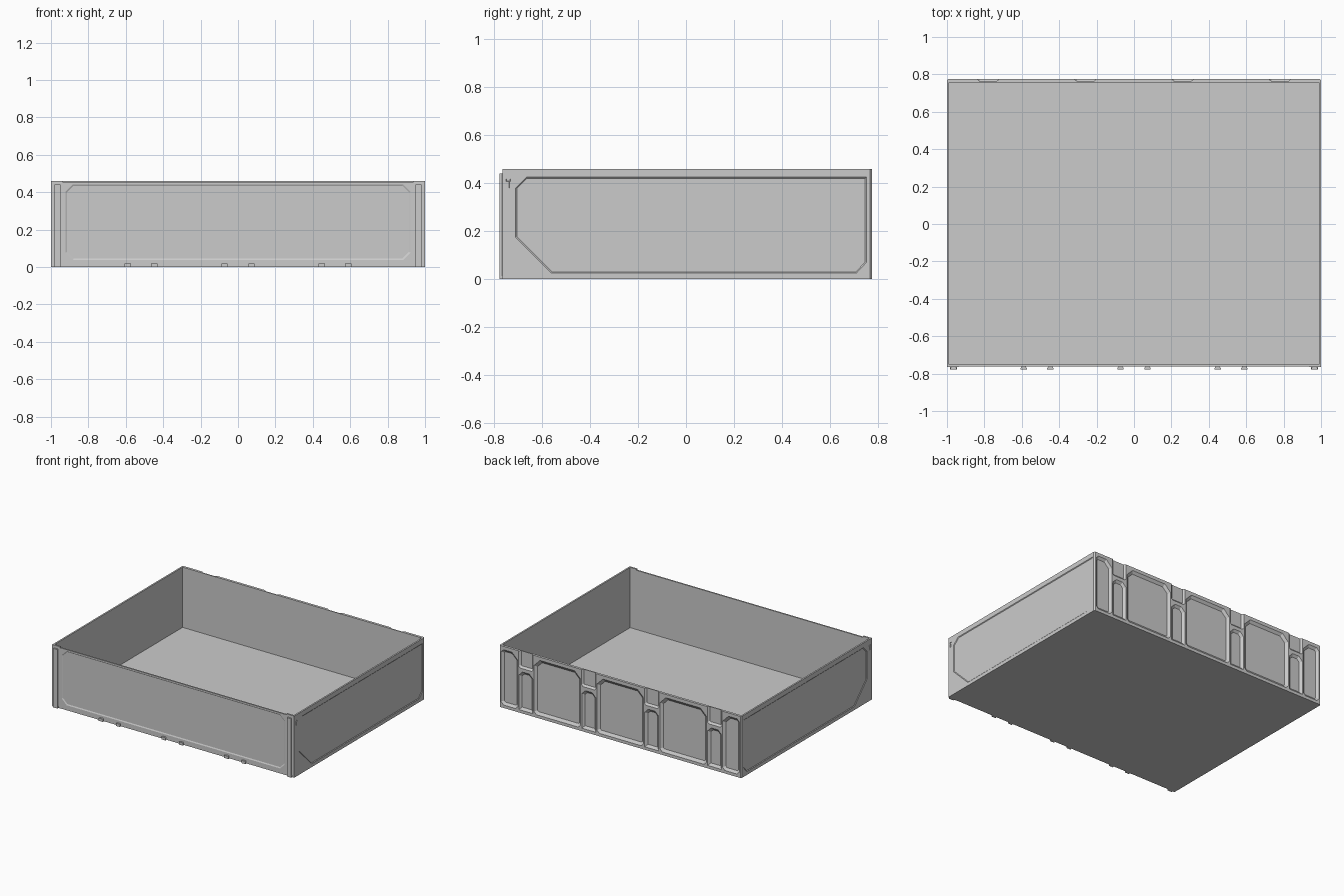
import bpy, bmesh
from mathutils import Vector

if "Cube" in bpy.data.objects:
    bpy.data.objects.remove(bpy.data.objects["Cube"])


def make(name, bm):
    bmesh.ops.recalc_face_normals(bm, faces=bm.faces)
    me = bpy.data.meshes.new(name)
    bm.to_mesh(me)
    bm.free()
    ob = bpy.data.objects.new(name, me)
    bpy.context.collection.objects.link(ob)
    return ob


def box(name, x0, x1, y0, y1, z0, z1):
    bm = bmesh.new()
    bmesh.ops.create_cube(bm, size=1)
    for v in bm.verts:
        v.co = ((x0, x1)[v.co.x > 0], (y0, y1)[v.co.y > 0], (z0, z1)[v.co.z > 0])
    return make(name, bm)


def inset(pts, t):
    """Offset a convex counter-clockwise outline inwards."""
    ps, out = [Vector(p) for p in pts], []
    for i, p in enumerate(ps):
        a = (p - ps[i - 1]).normalized()
        b = (ps[(i + 1) % len(ps)] - p).normalized()
        na, nb = Vector((-a.y, a.x)), Vector((-b.y, b.x))
        out.append(p + (na + nb) * t / (1 + na.dot(nb)))
    return out


def loft(bm, rings):
    vr = [[bm.verts.new(c) for c in r] for r in rings]
    n = len(vr[0])
    for a, b in zip(vr, vr[1:]):
        for i in range(n):
            bm.faces.new((a[i], a[(i + 1) % n], b[(i + 1) % n], b[i]))
    bm.faces.new(vr[0])
    bm.faces.new(vr[-1])


def pocket(bm, pts, depth, taper, place):
    """Sloped-sided recess; place(u, v, d) maps outline and depth to space."""
    rings = []
    for d, t in ((-0.02, 0), (0, 0), (depth, taper)):
        rings.append([place(p[0], p[1], d) for p in inset(pts, t)])
    loft(bm, rings)


def chamfered(x0, x1, z0, z1, bl, br, tr, tl):
    pts = []
    for x, z, c, sx, sz, first in ((x0, z0, bl, 1, 1, 'z'), (x1, z0, br, -1, 1, 'x'),
                                   (x1, z1, tr, -1, -1, 'z'), (x0, z1, tl, 1, -1, 'x')):
        if not c:
            pts.append((x, z))
            continue
        pair = [(x, z + sz * c), (x + sx * c, z)]
        pts += pair if first == 'z' else pair[::-1]
    return pts


def cut(ob, bm):
    cutter = make("cutter", bm)
    cutter.hide_render = True
    m = ob.modifiers.new("recess", 'BOOLEAN')
    m.operation, m.solver, m.object = 'DIFFERENCE', 'EXACT', cutter
    bpy.context.view_layer.objects.active = ob
    bpy.ops.object.modifier_apply(modifier=m.name)
    bpy.data.objects.remove(cutter, do_unlink=True)


# floor
box("floor", -0.99, 0.99, -0.755, 0.76, 0, 0.01)

# side walls with shallow clipped-corner panels and latch slots
side = [(-0.71, 0.175), (-0.56, 0.025), (0.71, 0.025), (0.752, 0.07),
        (0.752, 0.425), (-0.665, 0.425), (-0.71, 0.38)]
for name, s in (("left_wall", -1), ("right_wall", 1)):
    wall = box(name, min(s, s * 0.988), max(s, s * 0.988), -0.765, 0.765, 0, 0.46)
    bm = bmesh.new()
    place = lambda u, v, d, s=s: (s * (1 - d), u, v)
    pocket(bm, side, 0.004, 0.005, place)
    pocket(bm, chamfered(-0.746, -0.736, 0.38, 0.405, 0, 0, 0, 0), 0.005, 0.001, place)
    pocket(bm, chamfered(-0.75, -0.732, 0.408, 0.418, 0, 0, 0, 0), 0.005, 0.001, place)
    cut(wall, bm)

# front wall: slightly lower between the corner posts, framed panel
front = box("front_wall", -0.935, 0.935, -0.763, -0.752, 0, 0.452)
bm = bmesh.new()
pocket(bm, chamfered(-0.922, 0.922, 0.037, 0.442, 0.04, 0.04, 0.04, 0.04),
       0.004, 0.008, lambda u, v, d: (u, -0.763 + d, v))
cut(front, bm)

# corner posts
for name, s in (("left_post", -1), ("right_post", 1)):
    box(name, min(s, s * 0.935), max(s, s * 0.935), -0.765, -0.752, 0, 0.46)


# dovetail rails and feet on the front
def dovetail(name, x, z0, z1, root, tip):
    bm = bmesh.new()
    prof = [(-root, -0.76), (-tip, -0.771), (-tip, -0.777), (tip, -0.777), (tip, -0.771), (root, -0.76)]
    loft(bm, [[(x + px, py, z) for px, py in prof] for z in (z0, z1)])
    return make(name, bm)


for s in (-1, 1):
    dovetail("front_rail", s * 0.965, 0.012, 0.44, 0.01, 0.017)
    box("rail_foot", s * 0.965 - 0.018, s * 0.965 + 0.018, -0.777, -0.76, 0, 0.014)
    for x in (0.072, 0.447, 0.59):
        dovetail("front_foot", s * x, 0, 0.02, 0.009, 0.017)

# back wall with chamfered outer corners
bm = bmesh.new()
outline = [(-1, 0.757), (1, 0.757), (1, 0.767), (0.992, 0.776), (-0.992, 0.776), (-1, 0.767)]
loft(bm, [[(x, y, z) for x, y in outline] for z in (0, 0.46)])
back = make("back_wall", bm)

# back pockets: wide bays, end bays, narrow slots and top notches
bm = bmesh.new()
place = lambda u, v, d: (u, 0.776 - d, v)
for x in (-0.52, 0, 0.52):
    pocket(bm, chamfered(x - 0.193, x + 0.193, 0.022, 0.435, 0.02, 0.02, 0.05, 0.05), 0.014, 0.02, place)
for s in (-1, 1):
    a, b = sorted((s * 0.845, s * 0.985))
    c = (0.05, 0.02) if s < 0 else (0.02, 0.05)
    pocket(bm, chamfered(a, b, 0.022, 0.435, 0.02, 0.02, *c), 0.014, 0.018, place)
    for x in (s * 0.26, s * 0.78):
        pocket(bm, chamfered(x - 0.058, x + 0.058, 0.022, 0.31, 0, 0, 0.03, 0.03), 0.014, 0.018, place)
        pocket(bm, chamfered(x - 0.06, x + 0.06, 0.335, 0.52, 0.012, 0.012, 0, 0), 0.012, 0.014, place)
cut(back, bm)
